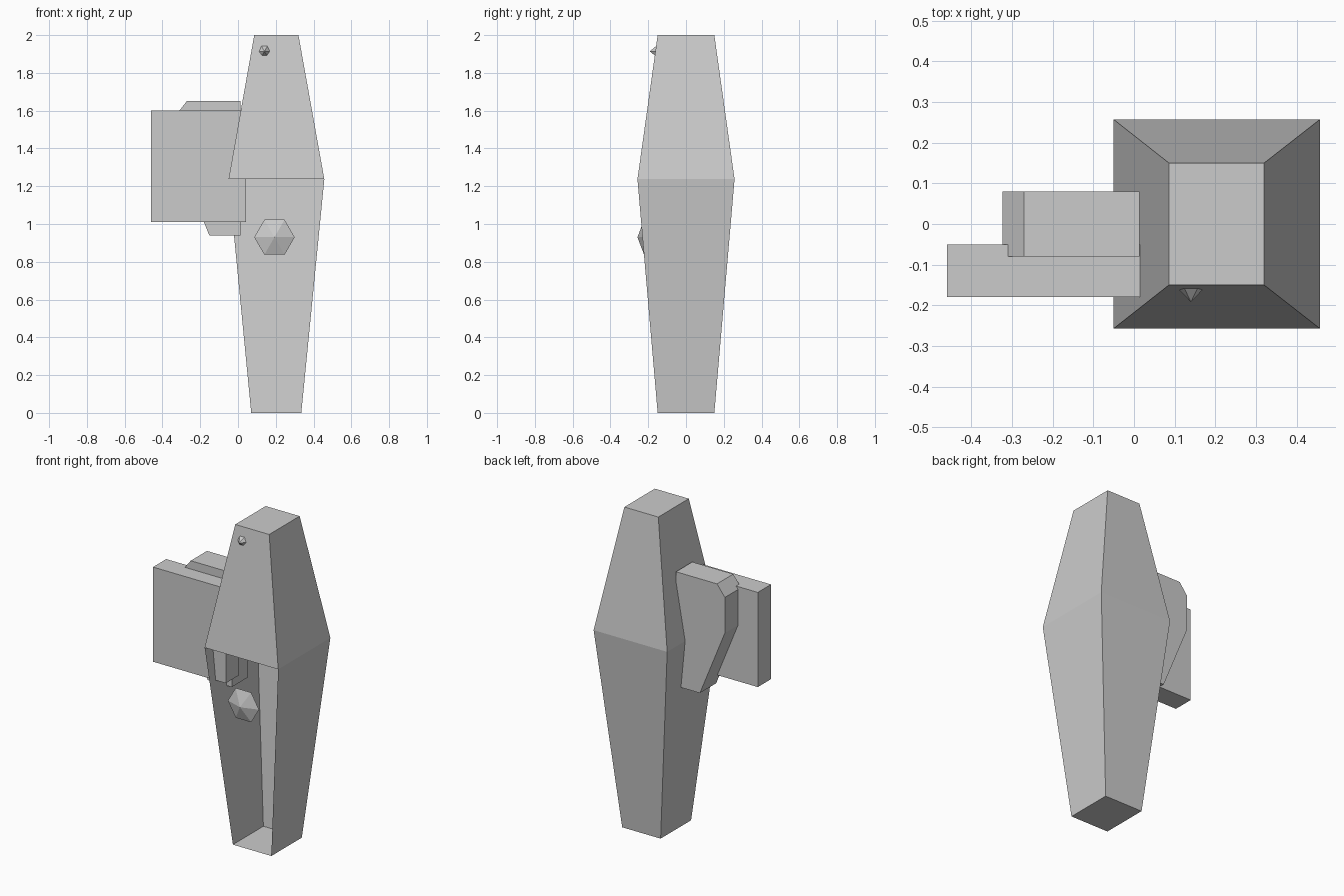
import bpy, bmesh, math
from mathutils import Matrix

if "Cube" in bpy.data.objects:
    bpy.data.objects.remove(bpy.data.objects["Cube"])

grey = bpy.data.materials.new("plain grey")
grey.diffuse_color = (0.6, 0.6, 0.6, 1)
grey.use_nodes = True
grey.node_tree.nodes["Principled BSDF"].inputs["Base Color"].default_value = grey.diffuse_color


def finish(bm, name):
    mesh = bpy.data.meshes.new(name)
    bm.to_mesh(mesh)
    bm.free()
    mesh.materials.append(grey)
    obj = bpy.data.objects.new(name, mesh)
    bpy.context.collection.objects.link(obj)
    return obj


def slab(name, outline, y0, y1):
    """Extrude an (x, z) outline from y0 to y1."""
    bm = bmesh.new()
    face = bm.faces.new([bm.verts.new((x, y0, z)) for x, z in outline])
    ext = bmesh.ops.extrude_face_region(bm, geom=[face])["geom"]
    moved = [v for v in ext if isinstance(v, bmesh.types.BMVert)]
    bmesh.ops.translate(bm, verts=moved, vec=(0, y1 - y0, 0))
    bmesh.ops.recalc_face_normals(bm, faces=bm.faces)
    return finish(bm, name)


def stud(name, x, z, radius, base_y, tip_y):
    """Six-sided pyramid pointing to the front."""
    bm = bmesh.new()
    depth = base_y - tip_y
    bmesh.ops.create_cone(bm, cap_ends=True, segments=6, radius1=radius,
                          radius2=0, depth=depth)
    bmesh.ops.remove_doubles(bm, verts=bm.verts, dist=1e-5)
    # cone tip from +z to -y, with corners at left and right
    if abs(max(v.co.x for v in bm.verts) - radius) > 1e-3:
        bmesh.ops.rotate(bm, verts=bm.verts, matrix=Matrix.Rotation(math.pi / 6, 3, 'Z'))
    bmesh.ops.rotate(bm, verts=bm.verts, matrix=Matrix.Rotation(math.pi / 2, 3, 'X'))
    bmesh.ops.translate(bm, verts=bm.verts, vec=(x, (base_y + tip_y) / 2, z))
    return finish(bm, name)


# Tapered shell: three rectangular rings, lower front left open
bm = bmesh.new()
rings = []
for z, x0, x1, y0, y1 in ((0, 0.07, 0.335, -0.15, 0.15),
                          (1.237, -0.05, 0.457, -0.257, 0.257),
                          (2, 0.086, 0.32, -0.15, 0.15)):
    rings.append([bm.verts.new((x, y, z))
                  for x, y in ((x0, y0), (x1, y0), (x1, y1), (x0, y1))])
bm.faces.new(rings[0][::-1])
bm.faces.new(rings[2])
for level in range(2):
    low, high = rings[level], rings[level + 1]
    for i in range(4):
        if level == 0 and i == 0:
            continue  # open front
        j = (i + 1) % 4
        bm.faces.new((low[i], low[j], high[j], high[i]))
finish(bm, "shell")

# Flat block at the side
slab("side_block", [(-0.46, 1.01), (0.042, 1.01), (0.042, 1.6), (-0.46, 1.6)],
     -0.18, -0.05)

# Tapered plate behind the block
slab("side_plate", [(0.013, 0.94), (-0.152, 0.94), (-0.324, 1.36),
                    (-0.324, 1.582), (-0.27, 1.652), (0.013, 1.652)],
     -0.08, 0.08)

# Front studs
stud("large_stud", 0.193, 0.93, 0.107, -0.222, -0.257)
stud("small_stud", 0.14, 1.914, 0.035, -0.155, -0.192)
